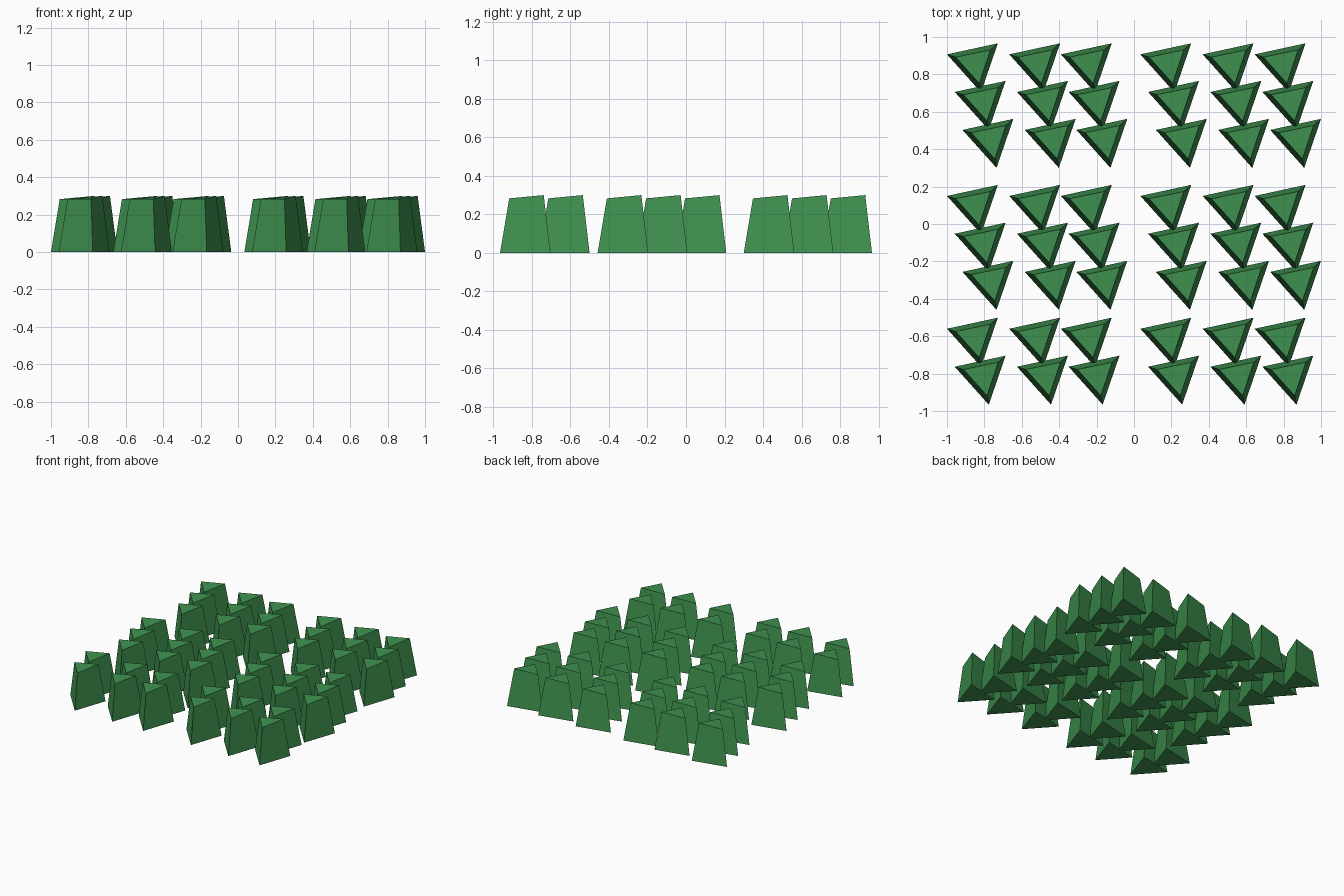
import bpy, bmesh
from mathutils import Vector

if "Cube" in bpy.data.objects:
    bpy.data.objects.remove(bpy.data.objects["Cube"])

green = bpy.data.materials.new("green")
green.diffuse_color = (0.05, 0.29, 0.08, 1)
green.use_nodes = True
green.node_tree.nodes["Principled BSDF"].inputs["Base Color"].default_value = green.diffuse_color

# Block footprint, measured from its left corner: left, bottom, right
BASE = [Vector((0, 0)), Vector((0.182, -0.203)), Vector((0.272, 0.059))]
CENTRE = sum(BASE, Vector((0, 0))) / 3
TOP_Z = [0.283, 0.283, 0.300]      # slanted cut
TAPER = 1.09                       # inward shrink per unit of height

# One tapered three-sided block, shared by all instances
bm = bmesh.new()
low = [bm.verts.new((p.x, p.y, 0)) for p in BASE]
high = []
for p, z in zip(BASE, TOP_Z):
    q = p.lerp(CENTRE, TAPER * z)
    high.append(bm.verts.new((q.x, q.y, z)))
bm.faces.new(low[::-1])
bm.faces.new(high)
for i in range(3):
    j = (i + 1) % 3
    bm.faces.new((low[i], low[j], high[j], high[i]))
bmesh.ops.recalc_face_normals(bm, faces=bm.faces)
mesh = bpy.data.meshes.new("tapered_block")
bm.to_mesh(mesh)
bm.free()
mesh.materials.append(green)

# Rows step back in groups of three, each row nudged sideways
COLUMNS = [-1.0, -0.667, -0.391, 0.034, 0.367, 0.645]
ROWS = [0.907, 0.706, 0.503, 0.150, -0.052, -0.256, -0.560, -0.763]
for r, y in enumerate(ROWS):
    for c, x in enumerate(COLUMNS):
        block = bpy.data.objects.new(f"block_row{r + 1}_col{c + 1}", mesh)
        block.location = (x + 0.0415 * (r % 3), y, 0)
        bpy.context.collection.objects.link(block)
